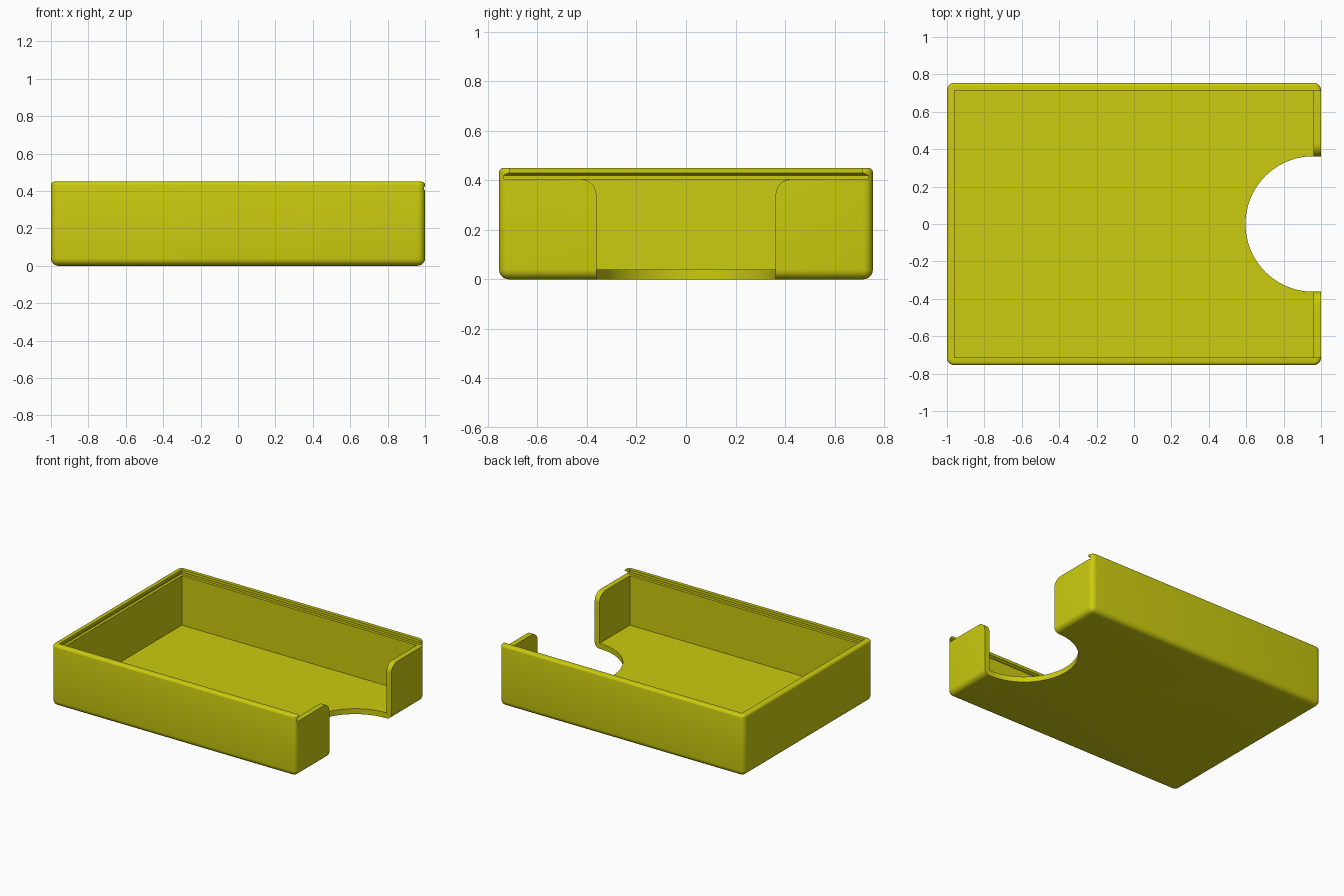
import bpy, bmesh, math

if "Cube" in bpy.data.objects:
    bpy.data.objects.remove(bpy.data.objects["Cube"])

yellow = bpy.data.materials.new("olive_yellow")
yellow.diffuse_color = (0.6, 0.6, 0.005, 1)
yellow.use_nodes = True
yellow.node_tree.nodes["Principled BSDF"].inputs["Base Color"].default_value = yellow.diffuse_color

HX, HY, H = 1.0, 0.755, 0.45      # outer half sizes and height
WALL, LIP = 0.04, 0.405           # wall and floor thickness, height of the low end wall


def make_object(name, bm):
    bmesh.ops.recalc_face_normals(bm, faces=bm.faces)
    mesh = bpy.data.meshes.new(name)
    bm.to_mesh(mesh)
    bm.free()
    mesh.materials.append(yellow)
    obj = bpy.data.objects.new(name, mesh)
    bpy.context.collection.objects.link(obj)
    return obj


def loft(name, rings):
    """Closed solid through rings that share a point count."""
    bm = bmesh.new()
    loops = [[bm.verts.new(p) for p in ring] for ring in rings]
    n = len(loops[0])
    for a, b in zip(loops, loops[1:]):
        for i in range(n):
            bm.faces.new((a[i], a[(i + 1) % n], b[(i + 1) % n], b[i]))
    bm.faces.new(loops[0])
    bm.faces.new(loops[-1])
    return make_object(name, bm)


def rect(x0, x1, y, z):
    return [(x0, -y, z), (x1, -y, z), (x1, y, z), (x0, y, z)]


# Outer tray body: larger rounding at the corners and base, small at the rim
tray = loft("tray", [rect(-HX, HX, HY, 0), rect(-HX, HX, HY, H)])
bm = bmesh.new()
bm.from_mesh(tray.data)
low = [e for e in bm.edges if min(v.co.z for v in e.verts) < 0.01]
bmesh.ops.bevel(bm, geom=low, offset=0.04, segments=6, profile=0.5, affect='EDGES')
rim = [e for e in bm.edges if all(v.co.z > H - 0.001 for v in e.verts)]
bmesh.ops.bevel(bm, geom=rim, offset=0.018, segments=4, profile=0.5, affect='EDGES')
bmesh.ops.recalc_face_normals(bm, faces=bm.faces)
bm.to_mesh(tray.data)
bm.free()

# Inner cavity
cavity = loft("cavity_cutter", [rect(-HX + WALL, HX - WALL, HY - WALL, WALL),
                                rect(-HX + WALL, HX - WALL, HY - WALL, 0.6)])

# Sliding lid groove, undercut on three sides and open at the right end
groove = loft("lid_groove_cutter", [rect(-HX + t, 1.2, HY - t, z) for t, z in
                                    ((0.02, LIP), (0.02, 0.42), (0.042, 0.431), (0.042, 0.6))])

# Finger notch: half circle running straight out through the end wall
R, CX = 0.362, 0.958
outline = [(1.2, -R)]
for i in range(49):
    a = -math.pi / 2 - math.pi * i / 48
    outline.append((CX + R * math.cos(a), R * math.sin(a)))
outline.append((1.2, R))
notch = loft("finger_notch_cutter", [[(x, y, z) for x, y in outline] for z in (-0.2, 0.7)])

# Rounded upper corners of the end wall beside the notch
r = 0.065
right = [(R - 0.01, LIP - r - 0.01), (R - 0.01, LIP - r)]
for i in range(11):
    a = math.pi - math.pi / 2 * i / 10
    right.append((R + r + r * math.cos(a), LIP - r + r * math.sin(a)))
right.append((R + r, LIP + 0.01))
profile = right + [(-y, z) for y, z in reversed(right)]
flare = loft("wall_corner_cutter", [[(x, y, z) for y, z in profile] for x in (0.9, 1.2)])

for cutter in (cavity, groove, notch, flare):
    mod = tray.modifiers.new(cutter.name, 'BOOLEAN')
    mod.operation = 'DIFFERENCE'
    mod.solver = 'EXACT'
    mod.object = cutter
    bpy.context.view_layer.objects.active = tray
    bpy.ops.object.modifier_apply(modifier=mod.name)
    bpy.data.objects.remove(cutter)

# Smooth rounded edges, crisp corners
tray.select_set(True)
bpy.context.view_layer.objects.active = tray
bpy.ops.object.shade_smooth_by_angle(angle=math.radians(30))
